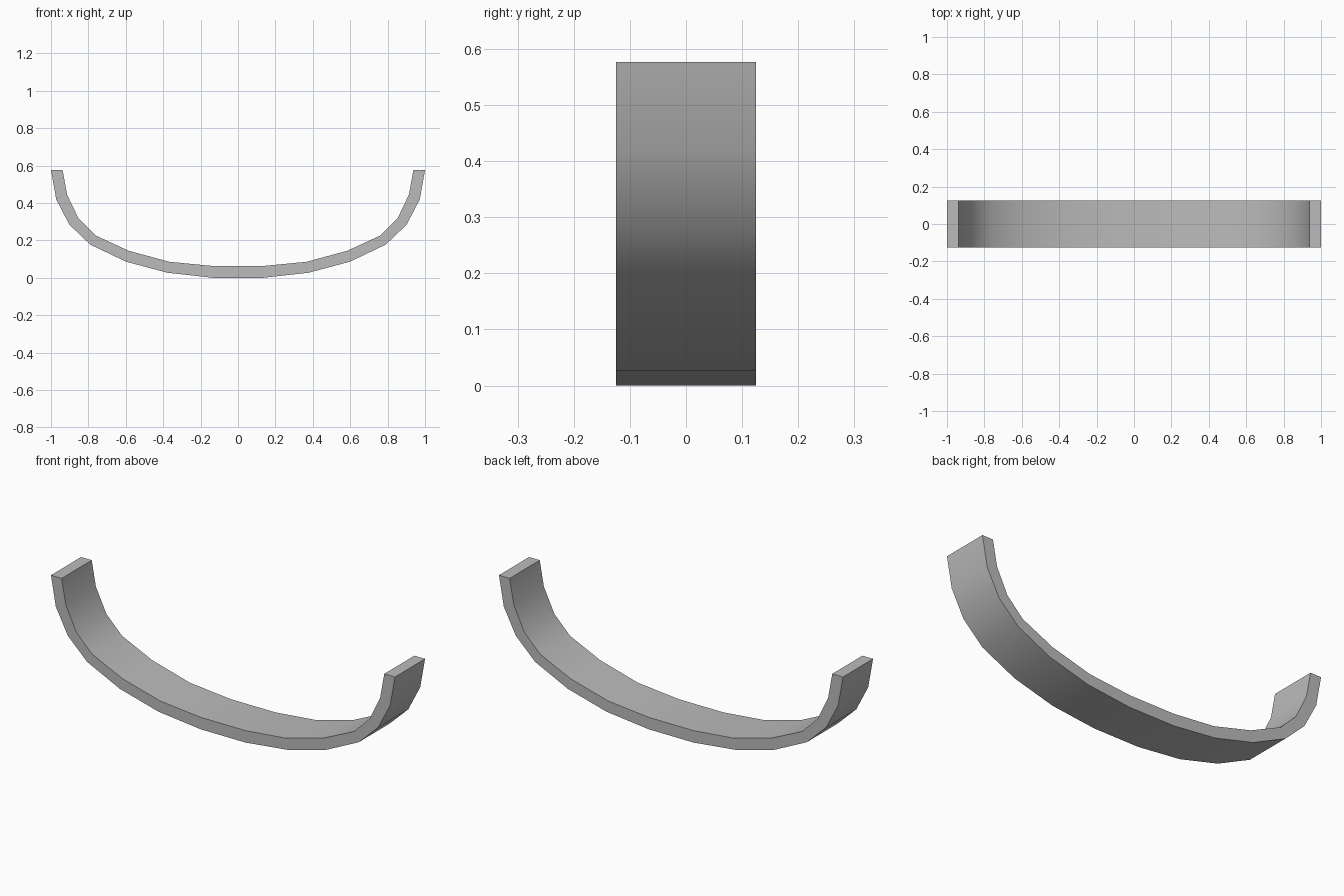
import bpy, bmesh
from math import radians

cube = bpy.data.objects.get("Cube")
if cube:
    bpy.data.objects.remove(cube, do_unlink=True)

# Plain grey finish
grey = bpy.data.materials.new("plain_grey")
grey.use_nodes = True
grey.diffuse_color = (0.5, 0.5, 0.5, 1)
grey.node_tree.nodes["Principled BSDF"].inputs["Base Color"].default_value = grey.diffuse_color

HALF_DEPTH = 0.125

# Half profile from the bottom centre to the tip, as (x, z)
outer = [(0.13, 0), (0.375, 0.027), (0.6, 0.087), (0.79, 0.178),
         (0.902, 0.285), (0.972, 0.42), (1, 0.577)]
inner = [(0.13, 0.063), (0.367, 0.086), (0.585, 0.145), (0.762, 0.227),
         (0.853, 0.318), (0.914, 0.445), (0.938, 0.577)]


def mirrored(half):
    return [(-x, z) for x, z in reversed(half)] + half


# Curved band: one four-cornered ring per profile point, bridged and capped
bm = bmesh.new()
rings = []
for (ox, oz), (ix, iz) in zip(mirrored(outer), mirrored(inner)):
    corners = [(ox, -HALF_DEPTH, oz), (ox, HALF_DEPTH, oz),
               (ix, HALF_DEPTH, iz), (ix, -HALF_DEPTH, iz)]
    rings.append([bm.verts.new(c) for c in corners])
for a, b in zip(rings, rings[1:]):
    for i in range(4):
        j = (i + 1) % 4
        bm.faces.new((a[i], a[j], b[j], b[i]))
bm.faces.new(rings[0])
bm.faces.new(rings[-1])
bmesh.ops.recalc_face_normals(bm, faces=bm.faces)

mesh = bpy.data.meshes.new("curved_band")
bm.to_mesh(mesh)
bm.free()
mesh.materials.append(grey)
band = bpy.data.objects.new("curved_band", mesh)
bpy.context.collection.objects.link(band)

# Smooth along the curve, sharp at the rims
bpy.ops.object.select_all(action="DESELECT")
band.select_set(True)
bpy.context.view_layer.objects.active = band
bpy.ops.object.shade_smooth_by_angle(angle=radians(35))
